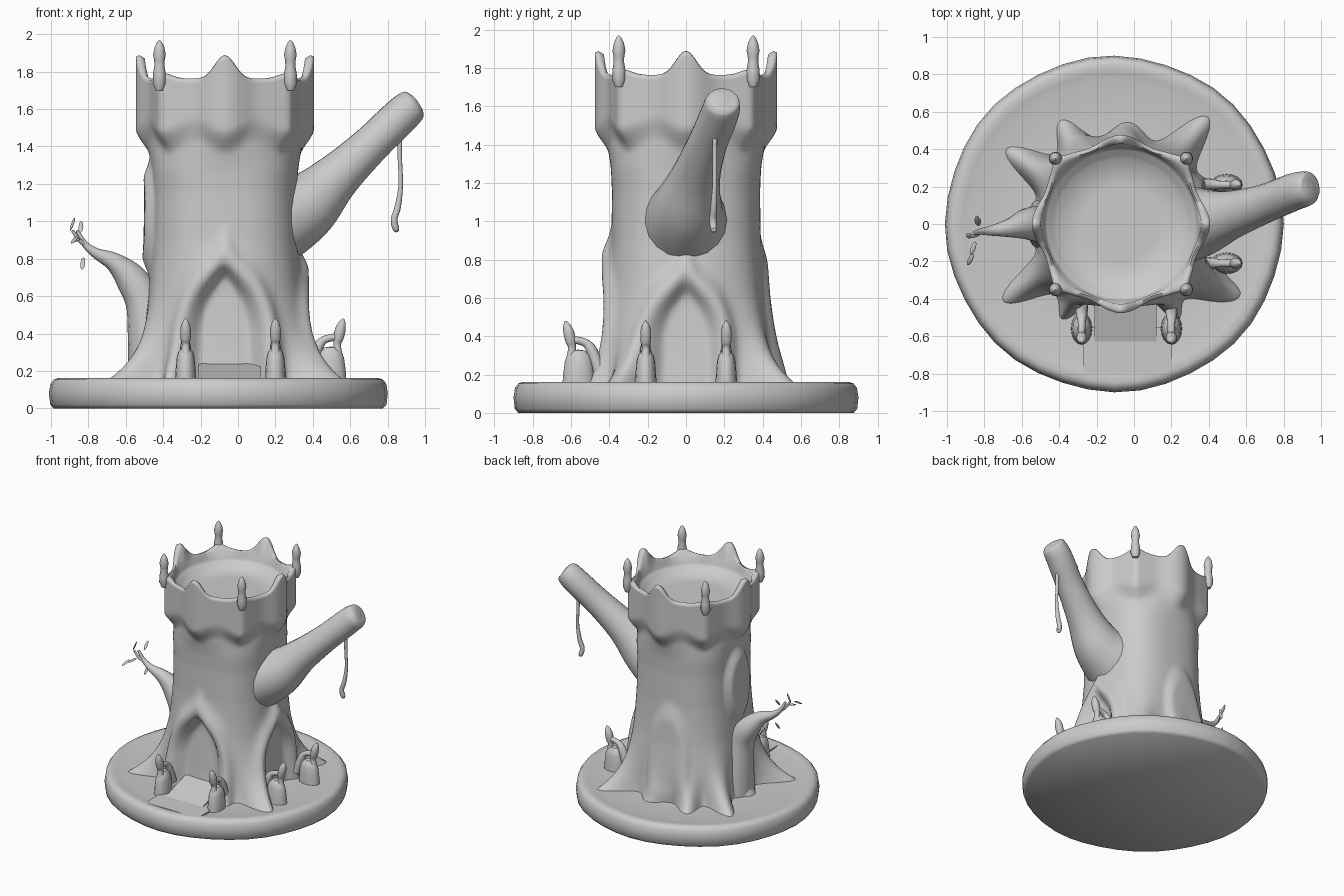
import bpy, bmesh
from math import sin, cos, pi, exp, sqrt, radians, atan2
from mathutils import Vector, Matrix

if "Cube" in bpy.data.objects:
    bpy.data.objects.remove(bpy.data.objects["Cube"])

CX = -0.07          # tower axis


def finish(name, bm, angle=40):
    bmesh.ops.recalc_face_normals(bm, faces=bm.faces)
    me = bpy.data.meshes.new(name)
    bm.to_mesh(me)
    bm.free()
    ob = bpy.data.objects.new(name, me)
    bpy.context.collection.objects.link(ob)
    bpy.ops.object.select_all(action='DESELECT')
    ob.select_set(True)
    bpy.context.view_layer.objects.active = ob
    bpy.ops.object.shade_smooth_by_angle(angle=radians(angle))
    return ob


def skin(bm, rings):
    """Join rings of points into a closed skin with capped ends."""
    vs = [[bm.verts.new(p) for p in r] for r in rings]
    n = len(vs[0])
    for a, b in zip(vs, vs[1:]):
        for i in range(n):
            j = (i + 1) % n
            bm.faces.new((a[i], a[j], b[j], b[i]))
    bm.faces.new(vs[0][::-1])
    bm.faces.new(vs[-1])


def lathe(name, profile, loc, n=16, wob=0.0, angle=40):
    bm = bmesh.new()
    rings = []
    for r, z in profile:
        ring = []
        for i in range(n):
            t = 2 * pi * i / n
            k = max(r, 0.001) * (1 + wob * sin(3 * t + 1) * cos(5 * t))
            ring.append((loc[0] + k * cos(t), loc[1] + k * sin(t), loc[2] + z))
        rings.append(ring)
    skin(bm, rings)
    return finish(name, bm, angle)


def tube(name, pts, n=16, steps=6):
    """Tapered tube through (x, y, z, radius) points, smoothly interpolated."""
    P = [Vector(p) for p in pts]
    P = [P[0] * 2 - P[1]] + P + [P[-1] * 2 - P[-2]]
    path = []
    for i in range(1, len(P) - 2):
        a, b, c, d = P[i - 1:i + 3]
        for s in range(steps):
            t = s / steps
            path.append(0.5 * (2 * b + (c - a) * t + (2 * a - 5 * b + 4 * c - d) * t * t
                               + (3 * b - a - 3 * c + d) * t ** 3))
    path.append(P[-2])
    rings = []
    side = None
    for i, p in enumerate(path):
        d = (path[min(i + 1, len(path) - 1)] - path[max(i - 1, 0)]).to_3d().normalized()
        if side is None:
            side = d.orthogonal()
        side = (side - d * side.dot(d)).normalized()
        up = d.cross(side)
        r = max(p.w, 0.002)
        rings.append([p.to_3d() + r * (side * cos(2 * pi * k / n) + up * sin(2 * pi * k / n))
                      for k in range(n)])
    bm = bmesh.new()
    skin(bm, rings)
    return finish(name, bm, 60)


def slab(name, x, y0, y1, z0, back, front):
    """Wedge slab running from the wall (y1) to its front edge (y0)."""
    bm = bmesh.new()
    bmesh.ops.create_cube(bm, size=1)
    for v in bm.verts:
        f = v.co.y < 0
        v.co = Vector((x[0] if v.co.x < 0 else x[1], y0 if f else y1,
                       z0 if v.co.z < 0 else (front if f else back)))
    return finish(name, bm)


def lerp(table, z):
    for (z0, r0), (z1, r1) in zip(table, table[1:]):
        if z <= z1:
            t = max(0, (z - z0) / (z1 - z0))
            return r0 + (r1 - r0) * t
    return table[-1][1]


def step(a, b, x):
    t = min(1, max(0, (x - a) / (b - a)))
    return t * t * (3 - 2 * t)


def turn(a, deg):
    d = a - radians(deg)
    return atan2(sin(d), cos(d))


WALL = [(0.12, .465), (0.3, .445), (0.6, .42), (0.9, .405), (1.15, .402), (1.38, .412), (2, .42)]
ROOTS = [(147, .27, .15), (120, .18, .15), (51, .27, .16), (213, .29, .15),
         (328, .26, .22), (242, .12, .2), (298, .12, .15), (85, .1, .2), (180, .1, .2)]
# arches: angle, half width, spring height, apex, ridge, recess
ARCHES = [(270, .215, .4, .76, .045, .06), (0, .19, .38, .68, .05, .03)]
# bulges: angle, mid height, half width, half height, depth
BULGES = [(180, 1.02, .13, .27, .045), (98, .5, .15, .36, .03)]


def wall_radius(a, z):
    r = lerp(WALL, z) - 0.016 * cos(4 * a) * (1 - step(1.25, 1.45, z))
    inside = 0
    for deg, w, zs, za, ridge, rec in ARCHES:
        u = .42 * turn(a, deg)
        v = max(0, (z - zs) / (za - zs))
        d = (sqrt((u / w) ** 2 + v * v) - 1) * w - .03 * v * exp(-(u / .06) ** 2) * (v < 1.6)
        inside = max(inside, step(.04, -.05, d))
        r += ridge * exp(-(d / .05) ** 2) - rec * step(-.02, -.07, d)
    for deg, amp, w in ROOTS:
        spread = w + .12 * step(.14, .6, z)
        r += amp * exp(-max(0, z - .14) / .17) * exp(-(turn(a, deg) / spread) ** 2) * (1 - inside)
    for deg, zm, w, h, amp in BULGES:
        d = sqrt((.4 * turn(a, deg) / w) ** 2 + ((z - zm) / h) ** 2)
        r += amp * step(1.25, .75, d)
    # overhanging crown with soft lobes and corner ribs
    zc = 1.465 - .03 * cos(8 * a)
    k = step(zc - .08, zc + .06, z)
    rib = sum(exp(-(turn(a, 45 + 90 * q) / .09) ** 2) for q in range(4))
    return r * (1 - k) + k * (.458 + .018 * cos(8 * a) + .016 * rib)


def top_height(a):
    z = 1.755
    for q in range(4):
        z += .125 * exp(-(turn(a, 90 * q) / .17) ** 2) + .03 * exp(-(turn(a, 45 + 90 * q) / .15) ** 2)
    return z


# Tower: hollow-topped trunk with roots, niches and crown
bm = bmesh.new()
N, ROWS = 192, 90
ang = [2 * pi * i / N for i in range(N)]
pt = lambda a, r, z: (CX + r * cos(a), r * sin(a), z)
rings = []
for j in range(ROWS + 1):
    rings.append([pt(a, wall_radius(a, z), z) for a in ang
                  for z in [.12 + (top_height(a) - .12) * j / ROWS]])
rings.append([pt(a, wall_radius(a, 1.7) - .02, top_height(a) + .008) for a in ang])
rings.append([pt(a, .5 * wall_radius(a, 1.7) + .19, top_height(a) - .01) for a in ang])
for r, z in ((.41, 1.7), (.395, 1.678), (.365, 1.668), (.35, 1.645), (.2, 1.645), (.02, 1.645)):
    rings.append([pt(a, r, z) for a in ang])
skin(bm, rings)
finish("tower", bm, 70)

# Round base with a soft raised rim
lathe("base", [(.01, 0), (.875, 0), (.893, .02), (.9, .08), (.892, .13), (.875, .153), (.85, .162),
               (.81, .156), (.76, .145), (.5, .15), (.01, .15)], (-.105, 0, 0), 40, .008, 70)

# Entrance ramp and path
slab("entrance_step", (-.21, .12), -.63, -.3, .1, .26, .16)
slab("front_path", (-.27, .2), -.8, -.55, .1, .162, .158)

# Crown spikes
for sx in (-1, 1):
    for sy in (-1, 1):
        lathe("crown_spike", [(.02, 1.7), (.036, 1.74), (.034, 1.79), (.027, 1.83), (.028, 1.86), (.034, 1.89),
                              (.026, 1.93), (.012, 1.96), (0, 1.97)], (CX + .35 * sx, .35 * sy, 0), 12)

# Broken bough on the right with a hanging vine
tube("bough", [(.04, 0, .93, .24), (.2, 0, 1.0, .235), (.36, .01, 1.08, .185), (.52, .05, 1.23, .13),
               (.7, .11, 1.40, .104), (.85, .17, 1.545, .1), (.92, .19, 1.61, .093),
               (.947, .195, 1.632, .072), (.955, .197, 1.638, .01)], 20)
tube("vine", [(.865, .15, 1.5, .014), (.865, .15, 1.35, .012), (.87, .15, 1.2, .012), (.855, .145, 1.08, .017),
              (.835, .14, 1.01, .018), (.845, .145, .96, .018), (.858, .15, .95, .006)], 10)

# Thin side branch on the left with twigs and leaves
tube("side_branch", [(-.42, 0, .12, .17), (-.46, 0, .35, .13), (-.5, 0, .56, .1), (-.57, 0, .69, .085),
                     (-.66, -.02, .78, .052), (-.76, -.035, .83, .028), (-.82, -.04, .88, .017),
                     (-.86, -.05, .95, .009)], 16)
tube("twig", [(-.81, -.04, .87, .013), (-.85, -.06, .9, .011), (-.885, -.07, .95, .008)], 8)
for x, y, z, yaw, tilt in ((-.885, -.06, .985, .4, 1.2), (-.875, -.19, .9, 1.1, .5), (-.83, .01, .775, 1.4, 1.0),
                           (-.84, .02, .97, 1.5, .9), (-.86, -.13, .9, 1.2, .2)):
    bm = bmesh.new()
    bmesh.ops.create_uvsphere(bm, u_segments=8, v_segments=6, radius=1)
    bm.transform(Matrix.Translation((x, y, z)) @ Matrix.Rotation(yaw, 4, 'Z')
                 @ Matrix.Rotation(-tilt, 4, 'Y') @ Matrix.Diagonal((.04, .013, .006, 1)))
    finish("leaf", bm)


# Torch posts beside both niches: built facing +x, then turned
def torch(origin, deg, side):
    M = Matrix.Translation(origin) @ Matrix.Rotation(radians(deg), 4, 'Z') @ Matrix.Translation((0, side, 0))
    post = lathe("torch_post", [(.058, .12), (.054, .2), (.048, .27), (.04, .3), (.022, .325), (0, .33)], (0, 0, 0), 16)
    post.data.transform(Matrix.Translation((.495, 0, 0)) @ Matrix.Diagonal((1.5, 1, 1, 1)))
    arm = tube("torch_bracket", [(.38, 0, .2, .035), (.425, 0, .32, .03), (.455, 0, .362, .022), (.5, 0, .378, .02),
                                 (.535, 0, .38, .02)], 10)
    flame = tube("torch_flame", [(.535, 0, .28, .026), (.53, 0, .34, .021), (.537, 0, .375, .028), (.547, 0, .42, .029),
                                 (.557, 0, .455, .02), (.564, 0, .48, .004)], 12)
    for ob in (post, arm, flame):
        ob.data.transform(M)


for s in (-.21, .21):
    torch((0, 0, 0), 0, s)
for s in (-.24, .24):
    torch((-.04, -.065, 0), -90, s)
